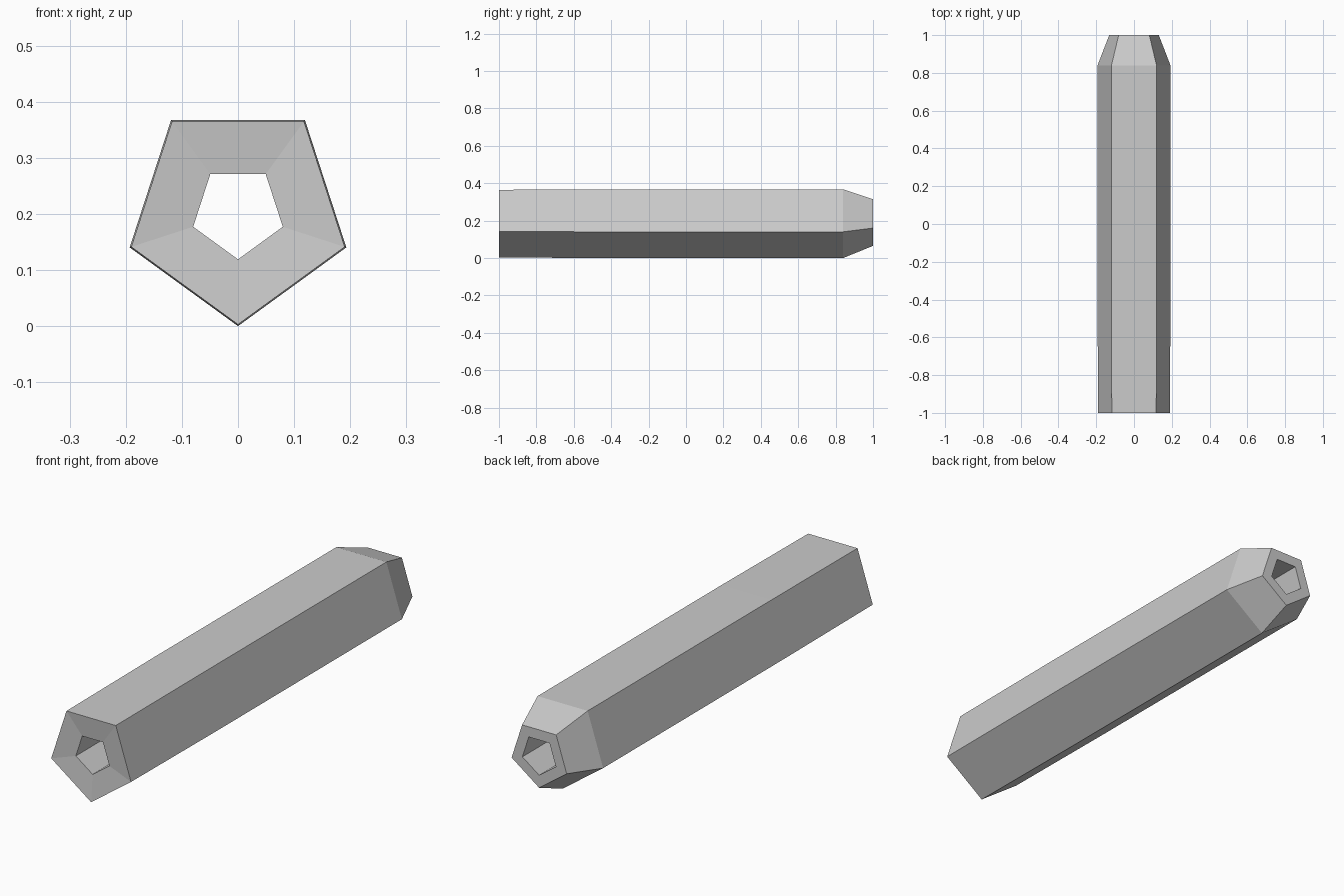
import bpy
import bmesh
from math import sin, cos, pi

cube = bpy.data.objects.get("Cube")
if cube:
    bpy.data.objects.remove(cube)

SIDES = 5
CENTRE_Z = 0.203

# One flat grey for the whole tube
grey = bpy.data.materials.new("plain grey")
grey.use_nodes = True
colour = (0.6, 0.6, 0.6, 1)
grey.diffuse_color = colour
grey.node_tree.nodes["Principled BSDF"].inputs["Base Color"].default_value = colour


def ring(bm, y, radius):
    """Pentagon across the tube with its point down."""
    angles = [-pi / 2 + 2 * pi * i / SIDES for i in range(SIDES)]
    return [bm.verts.new((radius * cos(a), y, CENTRE_Z + radius * sin(a))) for a in angles]


# Closed lengthwise profile (y, radius): outer wall, tapered tip, straight bore
profile = [(-1, 0.2), (-0.41, 0.203), (0.84, 0.203), (1, 0.138),
           (1, 0.084), (-0.99, 0.084)]

bm = bmesh.new()
rings = [ring(bm, y, r) for y, r in profile]
for a, b in zip(rings, rings[1:] + rings[:1]):
    for i in range(SIDES):
        j = (i + 1) % SIDES
        bm.faces.new((a[i], a[j], b[j], b[i]))
bmesh.ops.recalc_face_normals(bm, faces=bm.faces)

mesh = bpy.data.meshes.new("pentagonal_tube")
bm.to_mesh(mesh)
bm.free()
mesh.materials.append(grey)
tube = bpy.data.objects.new("pentagonal_tube", mesh)
bpy.context.collection.objects.link(tube)
